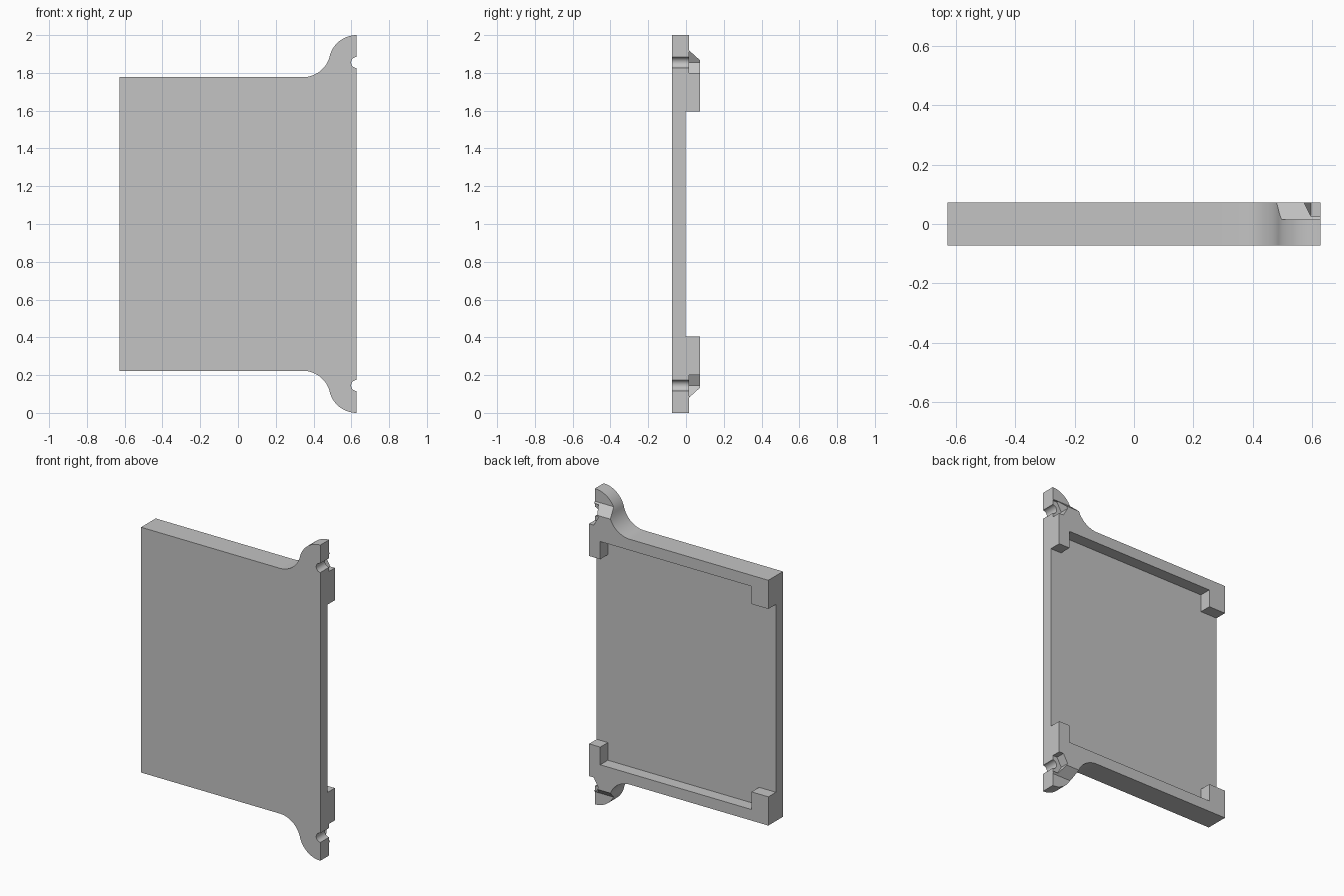
import bpy, bmesh, math

if "Cube" in bpy.data.objects:
    bpy.data.objects.remove(bpy.data.objects["Cube"], do_unlink=True)

W, FRONT, BACK = 0.628, -0.073, 0.073   # half width, front and back planes
FLOOR, EAR = -0.003, 0.015              # recess floor, ear back plane
HOLE = 0.855                            # screw hole height above the middle

grey = bpy.data.materials.new("light grey")
grey.use_nodes = True
grey.diffuse_color = (0.55, 0.55, 0.55, 1)
grey.node_tree.nodes["Principled BSDF"].inputs["Base Color"].default_value = (0.55, 0.55, 0.55, 1)


def prism(name, points, axis, start, end):
    """Extrude a 2D profile: axis 'y' takes (x, z) points, axis 'x' takes (y, z)."""
    place = (lambda a, b, t: (a, t, b + 1)) if axis == "y" else (lambda a, b, t: (t, a, b + 1))
    bm = bmesh.new()
    low = [bm.verts.new(place(a, b, start)) for a, b in points]
    high = [bm.verts.new(place(a, b, end)) for a, b in points]
    bm.faces.new(low)
    bm.faces.new(high)
    n = len(points)
    for i in range(n):
        j = (i + 1) % n
        bm.faces.new((low[i], low[j], high[j], high[i]))
    bmesh.ops.recalc_face_normals(bm, faces=bm.faces[:])
    mesh = bpy.data.meshes.new(name)
    bm.to_mesh(mesh)
    bm.free()
    mesh.materials.append(grey)
    obj = bpy.data.objects.new(name, mesh)
    bpy.context.collection.objects.link(obj)
    return obj


def arc(cx, cz, r, a0, a1, n=16):
    angles = [math.radians(a0 + (a1 - a0) * i / n) for i in range(n + 1)]
    return [(cx + r * math.cos(a), cz + r * math.sin(a)) for a in angles]


def flip(points):
    return [(a, -b) for a, b in points]


# Upper half outline: straight edge, S-shaped ear, screw notch
R, EDGE = 0.147, 0.777
turn = math.degrees(math.atan2(1 - R - EDGE - R, W - 0.343))
half = [(-W, EDGE)]
half += arc(0.343, EDGE + R, R, -90, turn)
half += arc(W, 1 - R, R, 180 + turn, 90)[1:]
half += arc(W, HOLE, 0.029, 90, 270)
panel = prism("panel", half + flip(half)[::-1], "y", FRONT, BACK)

# Back recess, open at both ends between the corner blocks
quarter = [(-0.8, 0.595), (-0.51, 0.595), (-0.51, 0.707),
           (0.55, 0.707), (0.55, 0.595), (0.8, 0.595)]
cutters = [prism("recess_cutter", quarter + flip(quarter)[::-1], "y", FLOOR, 0.2)]

# Thinner ears with a sloping shoulder, and hexagonal nut pockets
shoulder = [(EAR, 1.2), (EAR, 0.92), (BACK, 0.868), (0.2, 0.754), (0.2, 1.2)]
hexagon = arc(W, HOLE, 0.064, 0, 300, 5)
for side, shape in (("upper", lambda p: p), ("lower", flip)):
    cutters.append(prism(side + "_ear_cutter", shape(shoulder), "x", 0.4, 0.8))
    cutters.append(prism(side + "_nut_cutter", shape(hexagon), "y", EAR, 0.2))

bpy.ops.object.select_all(action="DESELECT")
panel.select_set(True)
bpy.context.view_layer.objects.active = panel
for cutter in cutters:
    cutter.hide_render = True
    mod = panel.modifiers.new(cutter.name, "BOOLEAN")
    mod.operation = "DIFFERENCE"
    mod.solver = "EXACT"
    mod.object = cutter
    bpy.ops.object.modifier_apply(modifier=mod.name)
for cutter in cutters:
    bpy.data.objects.remove(cutter, do_unlink=True)

bpy.ops.object.shade_smooth_by_angle(angle=math.radians(30))
